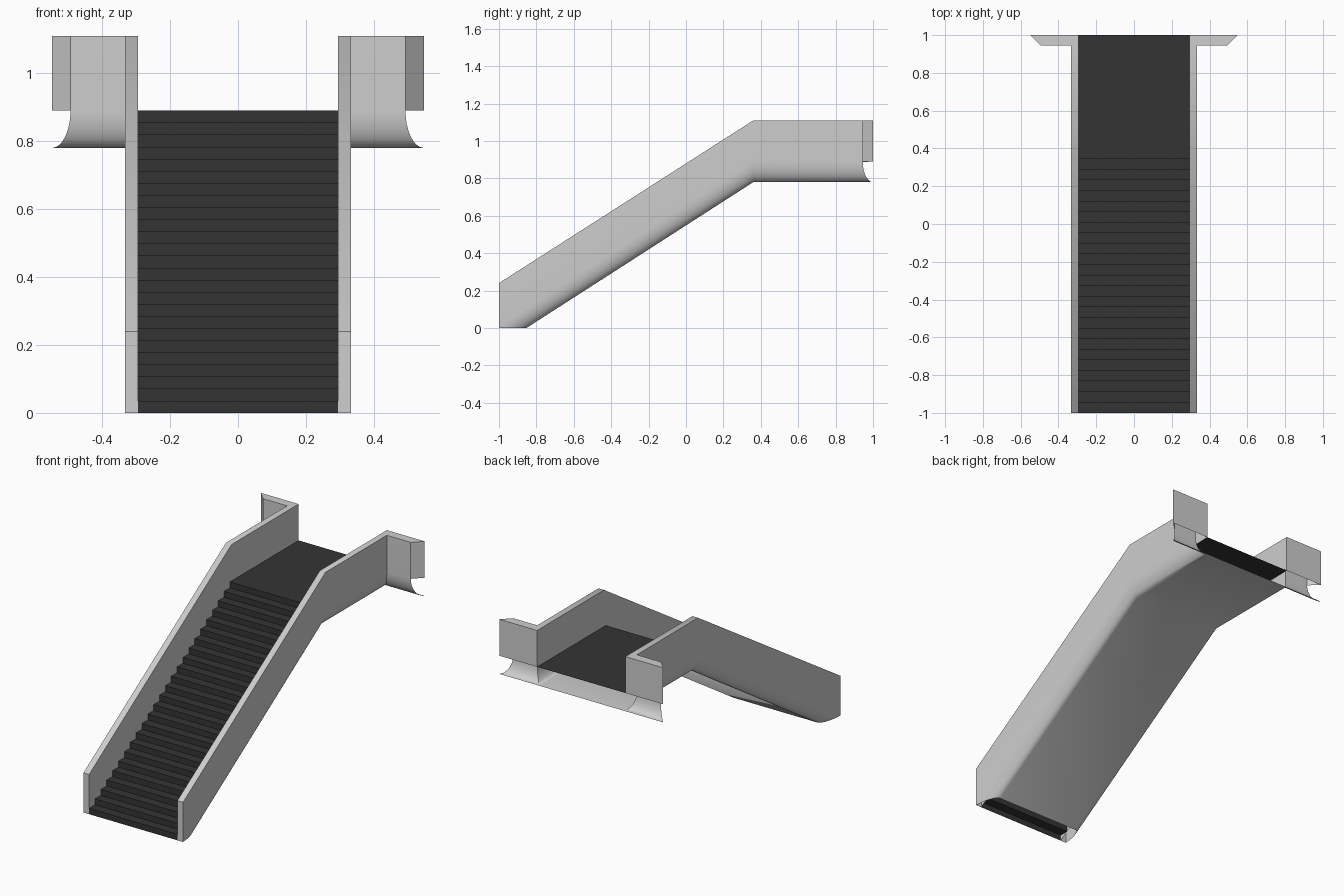
import bpy, bmesh, math

if "Cube" in bpy.data.objects:
    bpy.data.objects.remove(bpy.data.objects["Cube"])

def mat(name, c):
    m = bpy.data.materials.new(name)
    m.diffuse_color = (c, c, c, 1)
    m.use_nodes = True
    m.node_tree.nodes["Principled BSDF"].inputs["Base Color"].default_value = m.diffuse_color
    return m

LIGHT = mat("light grey", 0.62)
DARK = mat("charcoal", 0.034)

XI, XO = 0.295, 0.333          # inner and outer wall faces
YK, YW, YB = 0.36, 0.945, 1.0  # slope kink, wing front, back
ZT, ZL, ZB = 1.11, 0.89, 0.78  # wall top, landing, underside
R, H = 0.055, ZL - ZB          # elliptical rounding, width and height
WING = 0.493
Y0 = -0.853                    # where the sloped underside meets the ground
SLOPE = ZB / (YK - Y0)

def finish(name, bm, m, recalc):
    bmesh.ops.remove_doubles(bm, verts=bm.verts[:], dist=1e-5)
    if recalc:
        bmesh.ops.recalc_face_normals(bm, faces=bm.faces[:])
    me = bpy.data.meshes.new(name)
    bm.to_mesh(me)
    bm.free()
    me.materials.append(m)
    ob = bpy.data.objects.new(name, me)
    bpy.context.collection.objects.link(ob)
    return ob

def face(bm, pts, s=1):
    bm.faces.new([bm.verts.new((p[0] * s, p[1], p[2])) for p in pts])

# Balustrade shell: side walls, wings, rounded lower edge and underside
bm = bmesh.new()
N = 12
rows = [[(XO, -1, 0.24), (XO, YK, ZT), (XO, YW, ZT), (WING, YW, ZT)]]
for i in range(N + 1):
    t = math.pi / 2 * i / N
    d, h = R * (1 - math.cos(t)), H * (1 - math.sin(t))
    ys = -1 if i == 0 else max(-1, Y0 - h / SLOPE)
    zs = 0 if i == 0 else max(0, (ys - Y0) * SLOPE + h)
    rows.append([(XO - d, ys, zs), (XO - d, YK, ZB + h),
                 (XO - d, YW + d, ZB + h), (WING + d, YW + d, ZB + h)])
for s in (1, -1):
    for a, b in zip(rows, rows[1:]):
        for k in range(3):
            face(bm, [a[k], a[k + 1], b[k + 1], b[k]], s)
    # wall top
    face(bm, [(XI, -1, 0.24), (XO, -1, 0.24), (XO, YK, ZT), (XI, YK, ZT)], s)
    face(bm, [(XI, YK, ZT), (XO, YK, ZT), (XO, YW, ZT), (XI, YB, ZT)], s)
    face(bm, [(XI, YB, ZT), (XO, YW, ZT), (WING, YW, ZT), (WING + R, YB, ZT)], s)
    # front end, wing end and back panel
    face(bm, [(XI, -1, 0), (XO, -1, 0), (XO, -1, 0.24), (XI, -1, 0.24)], s)
    face(bm, [(WING, YW, ZL), (WING + R, YB, ZL), (WING + R, YB, ZT), (WING, YW, ZT)], s)
    face(bm, [(XI, YB, ZL), (WING + R, YB, ZL), (WING + R, YB, ZT), (XI, YB, ZT)], s)
    # inner wall
    face(bm, [(XI, -1, 0), (XI, -1, 0.24), (XI, YK, ZT), (XI, YK, ZL - 0.03)], s)
    face(bm, [(XI, YK, ZL - 0.03), (XI, YK, ZT), (XI, YB, ZT), (XI, YB, ZL)], s)
# underside panels
last = rows[-1]
for p, q in ((last[0], last[1]), (last[1], last[2])):
    face(bm, [p, q, (-q[0], q[1], q[2]), (-p[0], p[1], p[2])])
shell = finish("balustrade_shell", bm, LIGHT, True)
bpy.context.view_layer.objects.active = shell
shell.select_set(True)
bpy.ops.object.shade_smooth_by_angle(angle=math.radians(40))

# Steps and landing: one folded sheet
bm = bmesh.new()
STEPS = 25
rise, run = ZL / STEPS, 1.344 / (STEPS - 1)
for i in range(STEPS):
    y, z = -1 + i * run, i * rise
    y2 = y + run if i < STEPS - 1 else YB
    for (ya, za), (yb, zb) in (((y, z), (y, z + rise)), ((y, z + rise), (y2, z + rise))):
        face(bm, [(-XI, ya, za), (XI, ya, za), (XI, yb, zb), (-XI, yb, zb)])
finish("steps_and_landing", bm, DARK, False)
